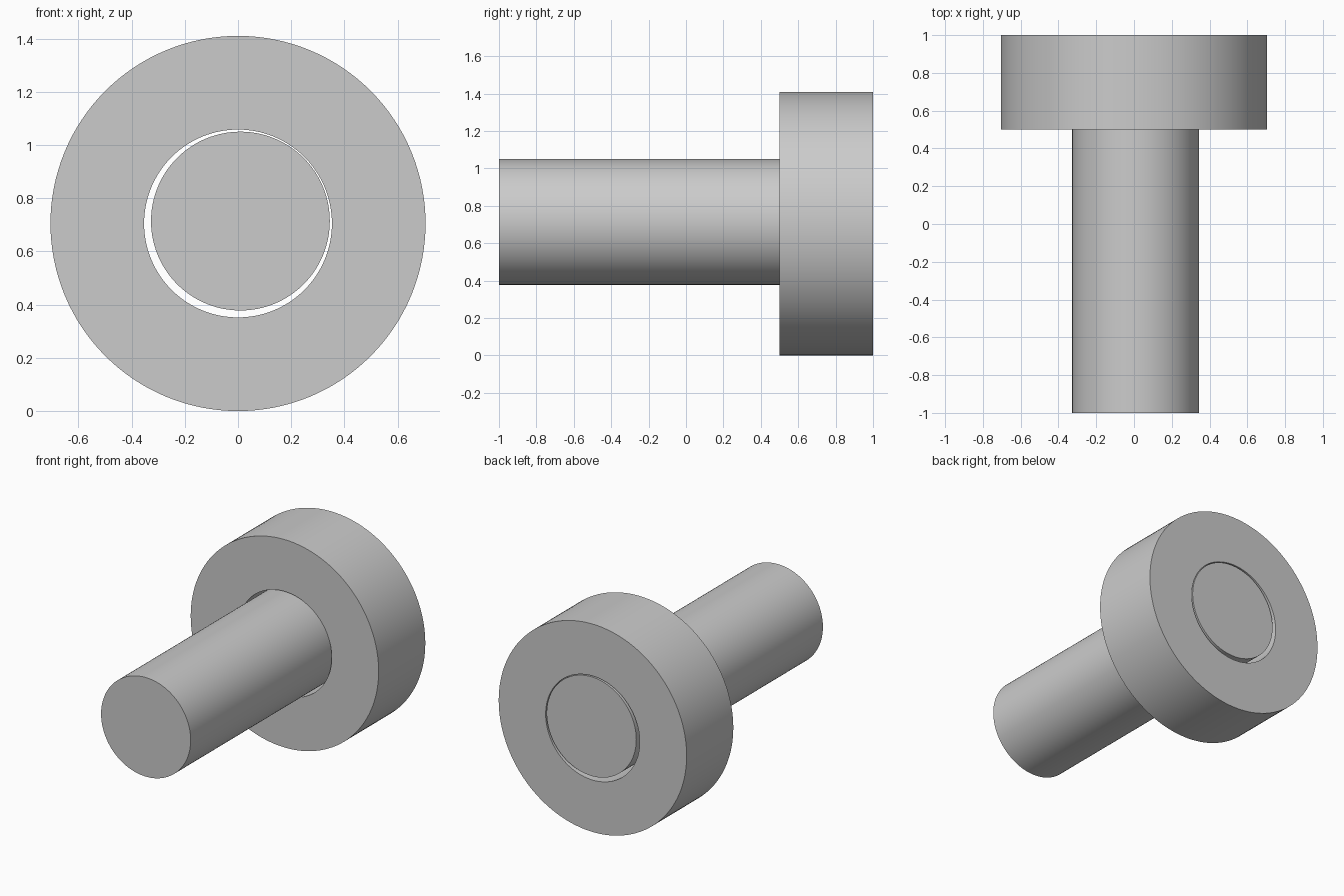
import bpy
import bmesh
import math
from mathutils import Matrix, Vector

cube = bpy.data.objects.get("Cube")
if cube:
    bpy.data.objects.remove(cube, do_unlink=True)

SEGMENTS = 128
RADIUS = 0.705

# Single flat grey material
grey = bpy.data.materials.new("light_grey")
grey.use_nodes = True
grey.diffuse_color = (0.6, 0.6, 0.6, 1)
grey.node_tree.nodes["Principled BSDF"].inputs["Base Color"].default_value = (0.6, 0.6, 0.6, 1)


def lathe(name, profile, center):
    """Spin a closed (radius, y) profile around the y axis through center."""
    bm = bmesh.new()
    verts = [bm.verts.new((r, y, 0)) for r, y in profile]
    edges = [bm.edges.new((verts[i - 1], verts[i])) for i in range(len(verts))]
    bmesh.ops.spin(bm, geom=verts + edges, axis=(0, 1, 0), cent=(0, 0, 0),
                   angle=math.tau, steps=SEGMENTS, use_merge=True)
    bmesh.ops.remove_doubles(bm, verts=bm.verts, dist=1e-5)
    bmesh.ops.recalc_face_normals(bm, faces=bm.faces)
    return finish(name, bm, center)


def rod(name, radius, length, center):
    """Capped cylinder lying along the y axis."""
    bm = bmesh.new()
    bmesh.ops.create_cone(bm, cap_ends=True, segments=SEGMENTS,
                          radius1=radius, radius2=radius, depth=length,
                          matrix=Matrix.Rotation(math.pi / 2, 4, "X"))
    return finish(name, bm, center)


def finish(name, bm, center):
    mesh = bpy.data.meshes.new(name)
    bm.to_mesh(mesh)
    bm.free()
    mesh.materials.append(grey)
    obj = bpy.data.objects.new(name, mesh)
    obj.location = Vector(center)
    bpy.context.collection.objects.link(obj)
    bpy.ops.object.select_all(action="DESELECT")
    obj.select_set(True)
    bpy.context.view_layer.objects.active = obj
    bpy.ops.object.shade_smooth_by_angle(angle=math.radians(30))
    return obj


# Thick collar with a through hole
lathe("collar", [(0.353, 0.5), (RADIUS, 0.5), (RADIUS, 1), (0.353, 1)], (0, 0, RADIUS))

# Shaft sits loosely in the hole, slightly off centre
rod("shaft", 0.336, 2, (0.009, 0, 0.714))
